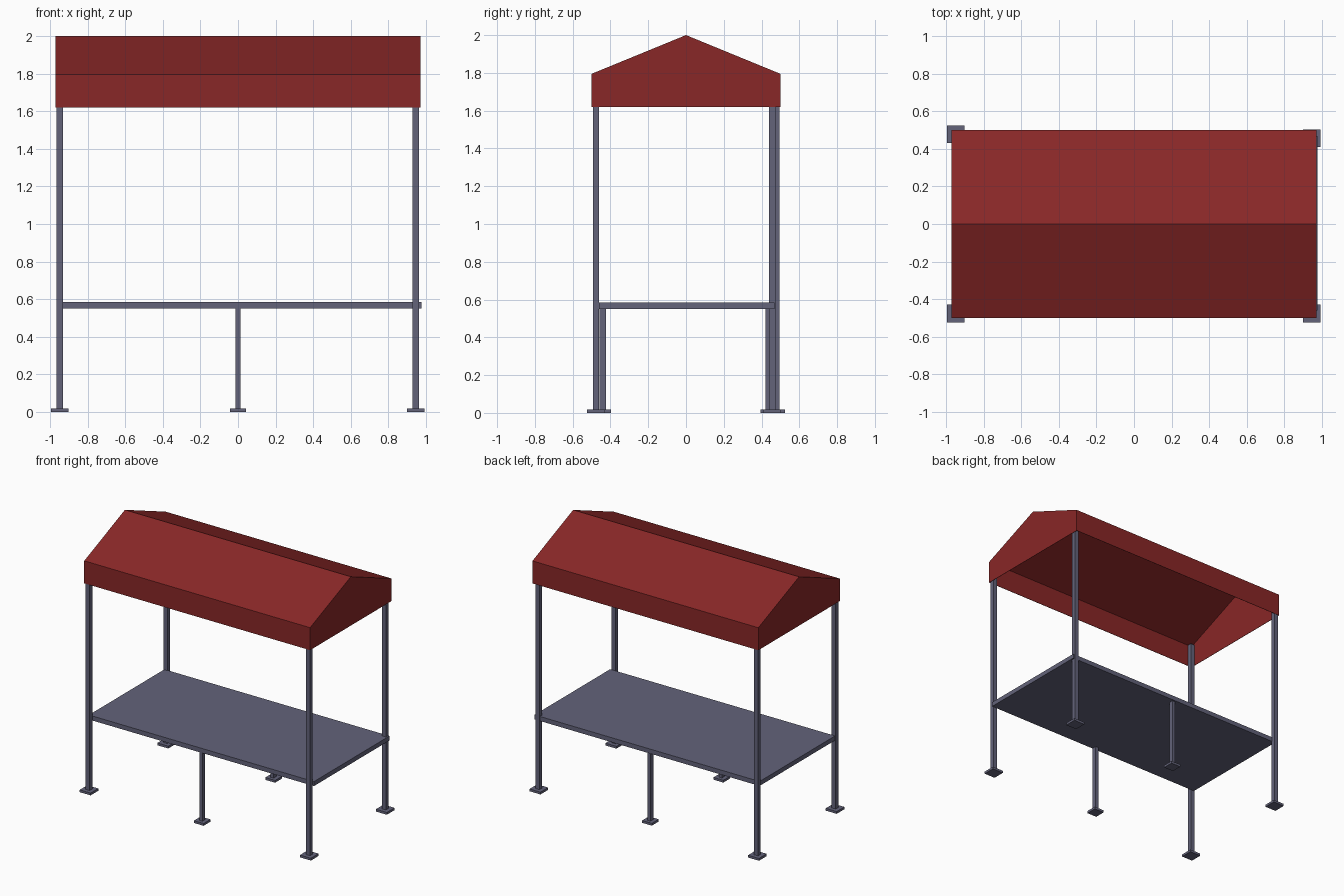
import bpy, bmesh

if "Cube" in bpy.data.objects:
    bpy.data.objects.remove(bpy.data.objects["Cube"], do_unlink=True)


def make_material(name, color):
    mat = bpy.data.materials.new(name)
    mat.use_nodes = True
    mat.diffuse_color = color
    mat.node_tree.nodes["Principled BSDF"].inputs["Base Color"].default_value = color
    return mat


red = make_material("dark red canopy", (0.25, 0.02, 0.02, 1))
steel = make_material("blue grey steel", (0.125, 0.125, 0.195, 1))


def add_object(name, bm, mat):
    bmesh.ops.recalc_face_normals(bm, faces=bm.faces)
    mesh = bpy.data.meshes.new(name)
    bm.to_mesh(mesh)
    bm.free()
    mesh.materials.append(mat)
    obj = bpy.data.objects.new(name, mesh)
    bpy.context.collection.objects.link(obj)
    return obj


def box(name, low, high, mat):
    bm = bmesh.new()
    bmesh.ops.create_cube(bm, size=1)
    for v in bm.verts:
        v.co = [(a + b) / 2 + c * (b - a) for a, b, c in zip(low, high, v.co)]
    return add_object(name, bm, mat)


def post(name, x, y, wx, wy, top, foot):
    # upright post with a square foot plate
    box(name, (x - wx / 2, y - wy / 2, 0.01), (x + wx / 2, y + wy / 2, top), steel)
    h = foot / 2
    box(name + "_foot", (x - h, y - h, 0), (x + h, y + h, 0.018), steel)


# Corner posts reach up inside the canopy
corners = {
    "front_right": (-0.948, -0.476),
    "front_left": (0.946, -0.476),
    "back_right": (-0.948, 0.478),
    "back_left": (0.946, 0.456),
}
for side, (x, y) in corners.items():
    post(side + "_post", x, y, 0.035, 0.033, 1.79, 0.094)

# Short middle posts under the platform
for side, y in (("front", -0.44), ("back", 0.437)):
    post(side + "_middle_post", 0, y, 0.026, 0.034, 0.56, 0.084)

# Platform
box("platform", (-0.96, -0.46, 0.55), (0.975, 0.468, 0.585), steel)

# Canopy: gabled profile extruded along x, open underneath
profile = [(-0.5, 1.62), (-0.5, 1.795), (0, 2.0), (0.5, 1.795), (0.5, 1.62)]
bm = bmesh.new()
ends = [[bm.verts.new((x, y, z)) for y, z in profile] for x in (-0.972, 0.97)]
for end in ends:
    bm.faces.new(end)
for i in range(len(profile) - 1):
    bm.faces.new((ends[0][i], ends[0][i + 1], ends[1][i + 1], ends[1][i]))
canopy = add_object("canopy", bm, red)
shell = canopy.modifiers.new("thickness", "SOLIDIFY")
shell.thickness = 0.004
shell.offset = -1
